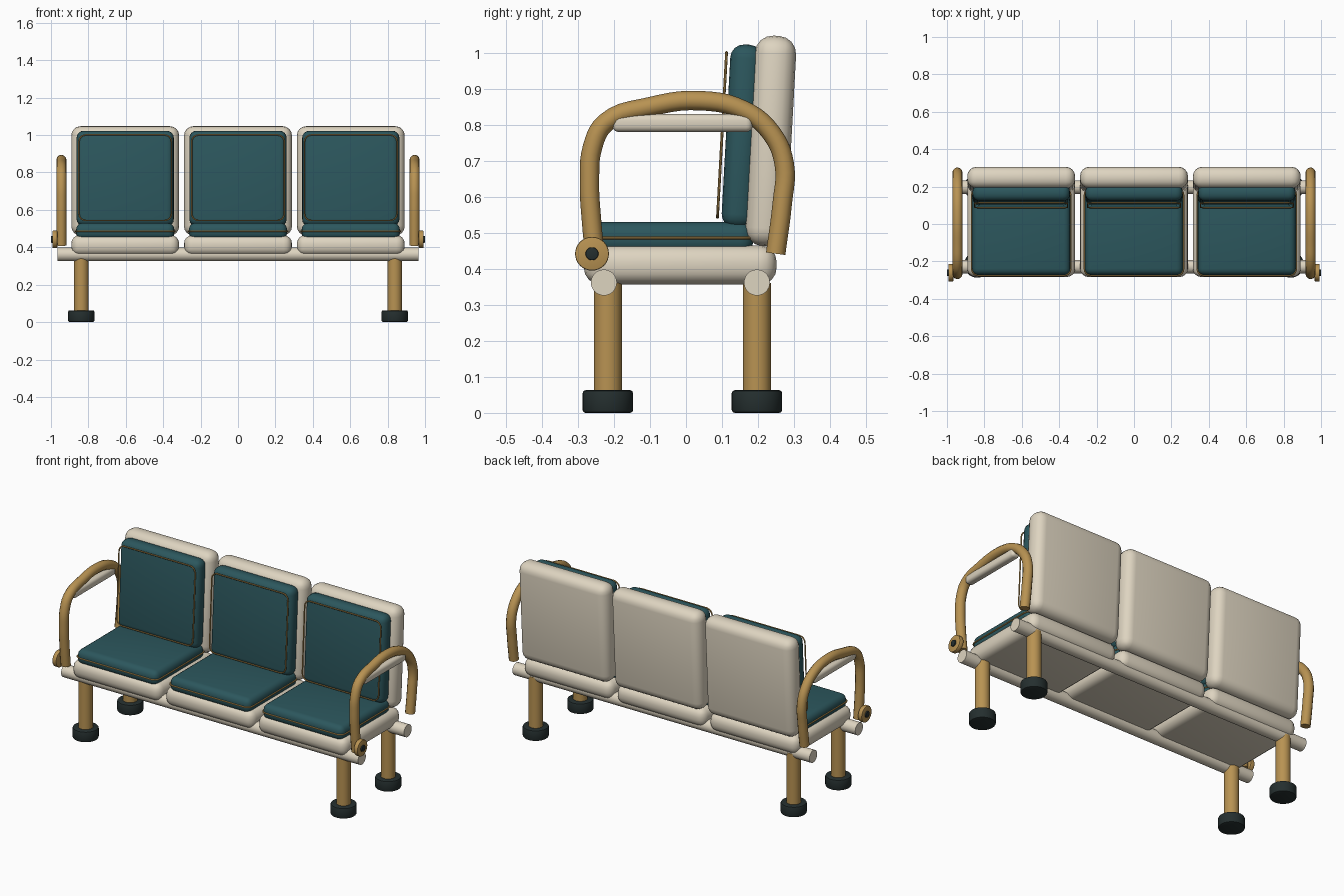
import bpy
from math import pi, cos, sin
from mathutils import Matrix, Vector

if "Cube" in bpy.data.objects:
    bpy.data.objects.remove(bpy.data.objects["Cube"])


def material(name, rgb):
    m = bpy.data.materials.new(name)
    m.diffuse_color = (*rgb, 1)
    m.use_nodes = True
    m.node_tree.nodes["Principled BSDF"].inputs["Base Color"].default_value = m.diffuse_color
    return m


CREAM = material("cream shell", (0.73, 0.66, 0.53))
TEAL = material("teal fabric", (0.025, 0.095, 0.11))
GOLD = material("gold metal", (0.48, 0.29, 0.085))
DARK = material("dark rubber", (0.018, 0.028, 0.028))
TILT = -0.055  # backward lean of the backrests


def finish(name, mat, bevel=0, segments=4):
    o = bpy.context.object
    o.name = name
    o.data.materials.clear()
    o.data.materials.append(mat)
    if bevel:
        b = o.modifiers.new("round", 'BEVEL')
        b.width, b.segments = bevel, segments
        b.limit_method = 'ANGLE'
        bpy.ops.object.modifier_apply(modifier="round")
    bpy.ops.object.shade_smooth_by_angle(angle=0.6)
    return o


def box(name, loc, size, mat, bevel, tilt=0):
    bpy.ops.mesh.primitive_cube_add(size=1, location=loc, rotation=(tilt, 0, 0))
    bpy.context.object.scale = size
    bpy.ops.object.transform_apply(location=False, rotation=False, scale=True)
    return finish(name, mat, bevel)


def rod(name, loc, radius, length, mat, along_x=False, bevel=0):
    bpy.ops.mesh.primitive_cylinder_add(vertices=32, radius=radius, depth=length, location=loc,
                                        rotation=(0, pi / 2 if along_x else 0, 0))
    return finish(name, mat, bevel, 2)


def tube(name, points, radius, mat, cyclic=False, kind='POLY', sides=4):
    c = bpy.data.curves.new(name, 'CURVE')
    c.dimensions = '3D'
    c.bevel_depth, c.bevel_resolution = radius, sides
    c.use_fill_caps = not cyclic
    c.resolution_u = 5
    s = c.splines.new(kind)
    if kind == 'BEZIER':
        s.bezier_points.add(len(points) - 1)
        for bp, p in zip(s.bezier_points, points):
            bp.co = p
            bp.handle_left_type = bp.handle_right_type = 'AUTO'
    else:
        s.points.add(len(points) - 1)
        for sp, p in zip(s.points, points):
            sp.co = (*p, 1)
    s.use_cyclic_u = cyclic
    o = bpy.data.objects.new(name, c)
    bpy.context.collection.objects.link(o)
    bpy.ops.object.select_all(action='DESELECT')
    bpy.context.view_layer.objects.active = o
    o.select_set(True)
    bpy.ops.object.convert(target='MESH')
    return finish(name, mat)


def piping(name, loc, w, h, r, tilt):
    # rounded rectangle cord, drawn flat then tilted into place
    m = Matrix.Translation(loc) @ Matrix.Rotation(tilt, 4, 'X')
    pts = []
    for k, (sx, sy) in enumerate([(1, 1), (-1, 1), (-1, -1), (1, -1)]):
        for i in range(5):
            a = (k + i / 4) * pi / 2
            pts.append(m @ Vector((sx * (w / 2 - r) + r * cos(a), sy * (h / 2 - r) + r * sin(a), 0)))
    return tube(name, pts, 0.004, GOLD, cyclic=True, sides=2)


# three padded seats
for x in (-0.603, 0, 0.603):
    box("seat_shell", (x, -0.016, 0.411), (0.577, 0.535, 0.108), CREAM, 0.045)
    box("seat_cushion", (x, -0.043, 0.486), (0.525, 0.46, 0.088), TEAL, 0.035)
    piping("seat_piping", (x, -0.043, 0.486), 0.53, 0.465, 0.035, 0)
    box("back_shell", (x, 0.235, 0.755), (0.577, 0.115, 0.585), CREAM, 0.05, TILT)
    box("back_cushion", (x, 0.156, 0.768), (0.52, 0.09, 0.51), TEAL, 0.038, TILT)
    piping("back_piping", (x, 0.1, 0.772), 0.495, 0.458, 0.035, pi / 2 + TILT)

# support beams
for y in (-0.228, 0.197):
    rod("support_beam", (0, y, 0.362), 0.036, 1.93, CREAM, along_x=True)

# arm hoop profile (y, z)
HOOP = [(-0.25, 0.41), (-0.262, 0.53), (-0.268, 0.64), (-0.259, 0.74), (-0.223, 0.806),
        (-0.1, 0.85), (0.04, 0.867), (0.16, 0.84), (0.237, 0.777), (0.273, 0.69),
        (0.267, 0.58), (0.249, 0.442)]

for s in (-1, 1):
    # legs and rubber feet
    for y in (-0.217, 0.197):
        rod("leg", (s * 0.838, y, 0.2), 0.039, 0.32, GOLD)
        rod("foot", (s * 0.838, y, 0.0315), 0.07, 0.063, DARK, bevel=0.008)
    # armrest hoop, pad and pivot
    tube("arm_hoop", [(s * 0.944, y, z) for y, z in HOOP], 0.027, GOLD, kind='BEZIER')
    box("arm_pad", (s * 0.944, -0.01, 0.805), (0.05, 0.39, 0.05), CREAM, 0.018)
    rod("pivot_disc", (s * 0.979, -0.261, 0.442), 0.047, 0.026, GOLD, along_x=True, bevel=0.004)
    rod("pivot_bolt", (s * 0.985, -0.261, 0.442), 0.018, 0.03, DARK, along_x=True, bevel=0.003)
